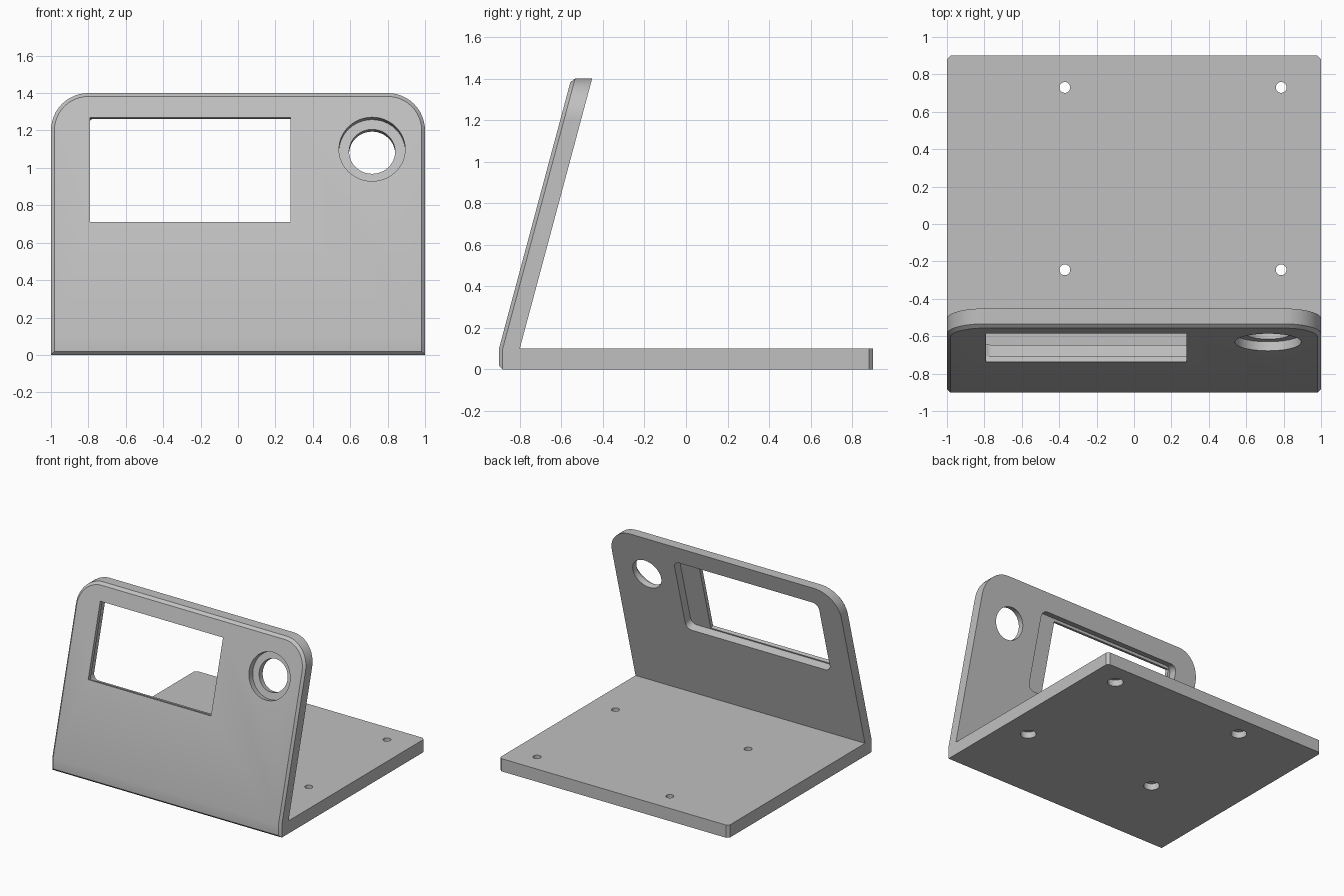
import bpy, bmesh, math
from mathutils import Matrix, Vector

if "Cube" in bpy.data.objects:
    bpy.data.objects.remove(bpy.data.objects["Cube"], do_unlink=True)

TILT = math.radians(15)
THICK, CHAMFER = 0.1, 0.018


def front_y(z):
    """Front surface of the panel: upright foot, then leaning back."""
    return -0.9 + max(0, z - THICK) * math.tan(TILT)


def arc(cx, cy, r, start, steps):
    return [(cx + r * math.cos(start + math.pi / 2 * i / steps),
             cy + r * math.sin(start + math.pi / 2 * i / steps)) for i in range(steps + 1)]


def rounded_rect(x0, x1, y0, y1, r, steps=8):
    corners = [(x1 - r, y1 - r), (x0 + r, y1 - r), (x0 + r, y0 + r), (x1 - r, y0 + r)]
    return [p for i, (x, y) in enumerate(corners)
            for p in arc(x, y, r, i * math.pi / 2, steps)]


def circle(r, n=48):
    return [(r * math.cos(math.tau * i / n), r * math.sin(math.tau * i / n)) for i in range(n)]


def make_object(name, bm):
    bmesh.ops.recalc_face_normals(bm, faces=bm.faces)
    mesh = bpy.data.meshes.new(name)
    bm.to_mesh(mesh)
    bm.free()
    obj = bpy.data.objects.new(name, mesh)
    bpy.context.collection.objects.link(obj)
    return obj


def bridge(bm, a, b, skip=()):
    for i in range(len(a)):
        if i not in skip:
            j = (i + 1) % len(a)
            bm.faces.new((a[i], a[j], b[j], b[i]))


# Panel outline seen from the front, shrunk by d
def outline(d):
    w = 1 - d
    return ([(-w, d), (w, d), (w, THICK)]
            + arc(0.8, 1.2, 0.2 - d, 0, 12) + arc(-0.8, 1.2, 0.2 - d, math.pi / 2, 12)
            + [(-w, THICK)])


# Stand: leaning panel with chamfered front, and base plate grown from its foot
bm = bmesh.new()
rings = [[bm.verts.new((x, front_y(z) + dy, z)) for x, z in outline(d)]
         for d, dy in ((CHAMFER, 0), (0, CHAMFER), (0, THICK))]
bridge(bm, rings[0], rings[1])
bridge(bm, rings[1], rings[2])
front, back = rings[0], rings[2]
bm.faces.new((front[0], front[1], front[2], front[-1]))
bm.faces.new(front[2:])
bm.faces.new(back[2:])
foot = [back[0], back[1], back[2], back[-1]]
for y, w in ((0.88, 1), (0.9, 0.98)):
    section = [bm.verts.new((x, y, z)) for x, z in ((-w, 0), (w, 0), (w, THICK), (-w, THICK))]
    bridge(bm, foot, section)
    foot = section
bm.faces.new(foot)
stand = make_object("stand", bm)


def cut(name, points, low, high, matrix):
    """Subtract a prism of the given outline from the stand."""
    bm = bmesh.new()
    a, b = ([bm.verts.new(matrix @ Vector((x, y, h))) for x, y in points] for h in (low, high))
    bridge(bm, a, b)
    bm.faces.new(a)
    bm.faces.new(b)
    cutter = make_object(name, bm)
    cutter.hide_render = True
    mod = stand.modifiers.new(name, "BOOLEAN")
    mod.operation, mod.solver, mod.object = "DIFFERENCE", "EXACT", cutter
    bpy.context.view_layer.objects.active = stand
    bpy.ops.object.modifier_apply(modifier=name)
    bpy.data.objects.remove(cutter, do_unlink=True)


def on_panel(x, z):
    """Frame on the panel front: local y runs up the slope, z points outward."""
    return (Matrix.Translation((x, front_y(z), z))
            @ Matrix.Rotation(math.pi / 2 - TILT, 4, "X"))


# Screen window with a thin front lip and a larger pocket behind it
window = on_panel(0, 0.71)
cut("screen_window", [(-0.79, 0), (0.28, 0), (0.28, 0.58), (-0.79, 0.58)], -0.2, 0.1, window)
cut("screen_pocket", rounded_rect(-0.81, 0.45, -0.01, 0.6, 0.05), -0.2, -0.03, window)

# Stepped round button hole
button = on_panel(0.717, 1.10)
cut("button_hole", circle(0.123), -0.2, 0.1, button)
cut("button_recess", circle(0.177), -0.05, 0.1, button)

# Screw holes, recessed from below
for x in (-0.37, 0.787):
    for y in (-0.245, 0.73):
        place = Matrix.Translation((x, y, 0))
        cut("screw_hole", circle(0.029, 24), -0.1, 0.2, place)
        cut("screw_recess", circle(0.057, 24), -0.1, 0.05, place)

# Plain grey finish
grey = bpy.data.materials.new("grey")
grey.use_nodes = True
colour = (0.53, 0.53, 0.53, 1)
grey.diffuse_color = colour
grey.node_tree.nodes["Principled BSDF"].inputs["Base Color"].default_value = colour
stand.data.materials.clear()
stand.data.materials.append(grey)
for poly in stand.data.polygons:
    poly.material_index = 0

bpy.ops.object.select_all(action="DESELECT")
stand.select_set(True)
bpy.context.view_layer.objects.active = stand
bpy.ops.object.shade_smooth_by_angle(angle=math.radians(25))
